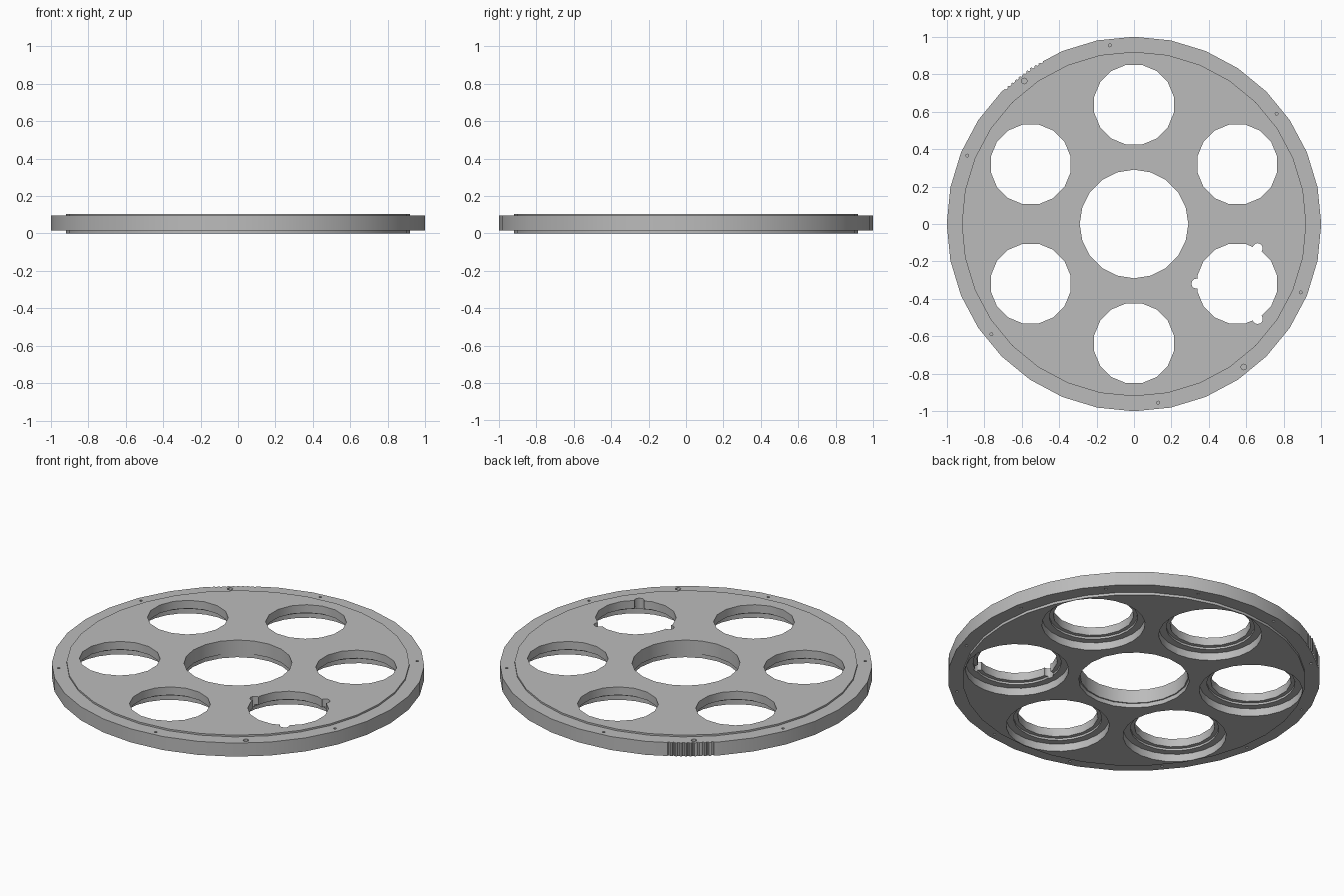
import bpy, bmesh
from math import sin, cos, pi, radians
from mathutils import Matrix

default = bpy.data.objects.get("Cube")
if default:
    bpy.data.objects.remove(default, do_unlink=True)

# Material
grey = bpy.data.materials.new("machined grey")
grey.use_nodes = True
colour = (0.5, 0.5, 0.5, 1)
grey.diffuse_color = colour
grey.node_tree.nodes["Principled BSDF"].inputs["Base Color"].default_value = colour


def lathe(name, profile, sides, x=0, y=0, turn=0.0):
    """Closed solid of revolution; the profile runs from bottom to top."""
    bm = bmesh.new()
    rings = []
    for r, z in profile:
        angles = [2 * pi * (i + turn) / sides for i in range(sides)]
        rings.append([bm.verts.new((x + r * cos(a), y + r * sin(a), z)) for a in angles])
    for low, high in zip(rings, rings[1:]):
        for i in range(sides):
            j = (i + 1) % sides
            bm.faces.new((low[i], low[j], high[j], high[i]))
    bm.faces.new(rings[0][::-1])
    bm.faces.new(rings[-1])
    mesh = bpy.data.meshes.new(name)
    bm.to_mesh(mesh)
    bm.free()
    mesh.materials.append(grey)
    obj = bpy.data.objects.new(name, mesh)
    bpy.context.collection.objects.link(obj)
    return obj


def drill(r, z0, z1, sides, x=0, y=0, turn=0.0):
    """Cut a cylinder out of the plate."""
    cutter = lathe("cutter", [(r, z0), (r, z1)], sides, x, y, turn)
    cutter.hide_render = True
    mod = plate.modifiers.new("drill", 'BOOLEAN')
    mod.operation = 'DIFFERENCE'
    mod.solver = 'EXACT'
    mod.object = cutter
    bpy.context.view_layer.objects.active = plate
    bpy.ops.object.modifier_apply(modifier=mod.name)
    bpy.data.objects.remove(cutter, do_unlink=True)


def polar(r, degrees):
    a = radians(degrees)
    return r * cos(a), r * sin(a)


# Stepped round plate
STEP, LOW, HIGH, TOP = 0.92, 0.015, 0.095, 0.105
plate = lathe("wheel_plate", [(STEP, 0), (STEP, LOW), (1, LOW), (1, HIGH),
                              (STEP, HIGH), (STEP, TOP)], 32)

# Central bore with a shallow relief underneath
drill(0.29, -0.1, 0.2, 20)
drill(0.297, -0.1, 0.025, 20)

# Six stepped pockets, open to the top through narrower bores
for k in range(6):
    x, y = polar(0.637, 30 + 60 * k)
    drill(0.277, -0.1, 0.045, 24, x, y)
    drill(0.237, -0.1, 0.057, 24, x, y)
    drill(0.217, -0.1, 0.2, 16, x, y, 0.5)

# Three key slots in one bore
cx, cy = polar(0.637, -30)
for angle in (60, 180, 300):
    dx, dy = polar(0.218, angle)
    drill(0.027, -0.1, 0.2, 12, cx + dx, cy + dy)

# Blind fixing holes in the rim, above and below
for k in range(6):
    drill(0.008, 0.06, 0.2, 8, *polar(0.963, 37.7 + 60 * k))
for k in range(12):
    drill(0.008, -0.1, 0.05, 8, *polar(0.963, 41 + 30 * k))
for angle in (127.5, -52.5):
    drill(0.015, 0.05, 0.2, 12, *polar(0.963, angle))

# Index grooves on the outer edge
for k in range(10):
    drill(0.009, -0.1, 0.2, 8, *polar(0.998, 119.7 + 1.5 * k))

# Smooth round walls, sharp edges
bpy.ops.object.select_all(action='DESELECT')
plate.select_set(True)
bpy.context.view_layer.objects.active = plate
bpy.ops.object.shade_smooth_by_angle(angle=radians(30))
